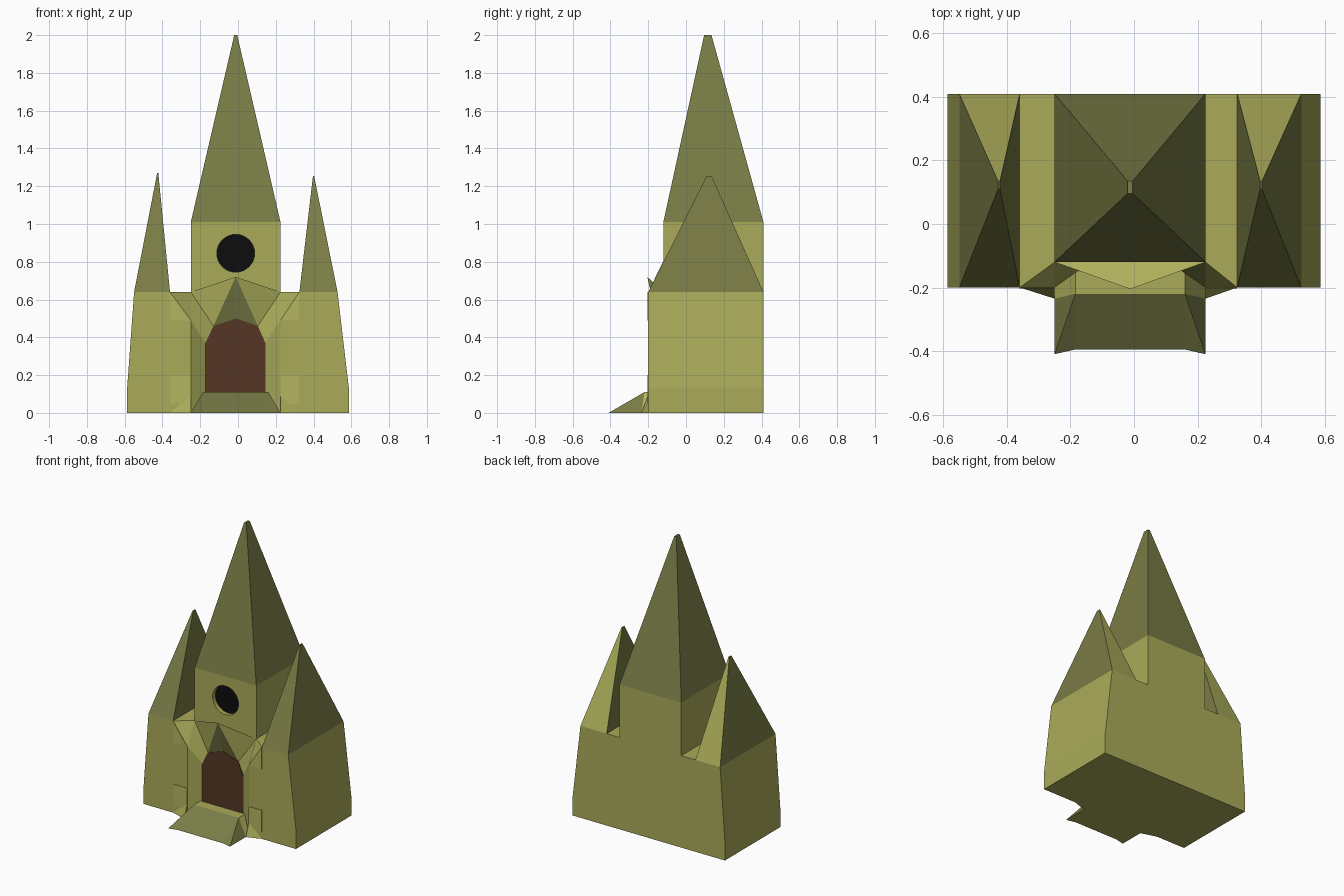
import bpy, bmesh, math
from mathutils import Matrix

cube = bpy.data.objects.get("Cube")
if cube:
    bpy.data.objects.remove(cube, do_unlink=True)


def material(name, rgb):
    m = bpy.data.materials.new(name)
    m.use_nodes = True
    m.diffuse_color = (*rgb, 1)
    bsdf = next(n for n in m.node_tree.nodes if n.type == 'BSDF_PRINCIPLED')
    bsdf.inputs["Base Color"].default_value = (*rgb, 1)
    bsdf.inputs["Roughness"].default_value = 0.9
    return m


WALL, ROOF, LIGHT, DOOR, BLACK = range(5)
MATS = [material("olive wall", (0.40, 0.41, 0.10)),
        material("dark olive roof", (0.19, 0.20, 0.06)),
        material("light olive", (0.45, 0.46, 0.115)),
        material("brown door", (0.09, 0.037, 0.019)),
        material("black window", (0.004, 0.004, 0.004))]


def build(name, faces):
    """Weld a list of (colour, corner points) into one object."""
    me = bpy.data.meshes.new(name)
    for m in MATS:
        me.materials.append(m)
    bm = bmesh.new()
    for colour, pts in faces:
        bm.faces.new([bm.verts.new(p) for p in pts]).material_index = colour
    bmesh.ops.remove_doubles(bm, verts=bm.verts, dist=0.0005)
    bmesh.ops.recalc_face_normals(bm, faces=bm.faces)
    bm.to_mesh(me)
    bm.free()
    ob = bpy.data.objects.new(name, me)
    bpy.context.collection.objects.link(ob)
    return ob


def rect(x0, x1, y0, y1, z):
    return [(x0, y0, z), (x1, y0, z), (x1, y1, z), (x0, y1, z)]


def loft(name, low, high, colours):
    """Closed solid between two rings; colours run front, right, back, left."""
    n = len(low)
    faces = [(colours[0], low), (colours[0], high)]
    for i in range(n):
        j = (i + 1) % n
        faces.append((colours[i % len(colours)], [low[i], low[j], high[j], high[i]]))
    return build(name, faces)


FRONT, BACK, MID, EAVES = -0.2, 0.41, -0.012, 0.64
TOWER_Y, DOOR_Y, FLOOR = -0.12, -0.145, 0.11

# Measurements of each side: outer foot, outer eaves, roof edge, tower edge, door edge, shoulder
SIDES = {"right": (-0.587, -0.55, -0.36, -0.25, -0.172, -0.13),
         "left": (0.587, 0.527, 0.325, 0.225, 0.145, 0.105)}
peak = (MID, -0.205, 0.72)
crown = (MID, DOOR_Y, 0.5)

# Main walls with the splayed doorway and the pointed hood over it
shell, corners, door_edges = [], [], []
for foot, eave, roof, edge, jamb, shoulder in SIDES.values():
    a, b = (roof, FRONT, EAVES), (edge, TOWER_Y, EAVES)
    c, d = (edge, FRONT, 0.49), (edge, FRONT, 0)
    e, f = (jamb, DOOR_Y, 0.37), (jamb, DOOR_Y, FLOOR)
    g = (shoulder, DOOR_Y, 0.46)
    top_f, top_b = (eave, FRONT, EAVES), (eave, BACK, EAVES)
    knee_f, knee_b = (foot, FRONT, 0.13), (foot, BACK, 0.13)
    foot_f, foot_b = (foot, FRONT, 0), (foot, BACK, 0)
    inner_b = (edge, BACK, EAVES)
    shell += [(WALL, [foot_f, d, c, a, top_f, knee_f]),
              (WALL, [foot_f, knee_f, knee_b, foot_b]),
              (WALL, [knee_f, top_f, top_b, knee_b]),
              (WALL, [top_f, a, b, inner_b, top_b]),
              (WALL, [a, b, c]), (WALL, [b, g, e, c]),
              (WALL, [c, e, f, d]), (WALL, [b, peak, g]),
              (ROOF, [peak, g, crown])]
    corners.append([b, inner_b, top_b, knee_b, foot_b, foot_f, d, f])
    door_edges.append([f, e, g])

r, l = corners
shell += [(WALL, [r[0], l[0], l[1], r[1]]),
          (LIGHT, [r[0], l[0], peak]),
          (WALL, r[1:5] + l[4:0:-1]),
          (WALL, [r[4], r[5], r[6], l[6], l[5], l[4]]),
          (WALL, [r[6], r[7], l[7], l[6]])]
outline = door_edges[0] + [crown] + door_edges[1][::-1]
shell.append((DOOR, outline))
build("main_walls", shell)

# Arched door panel
loft("door", outline, [(x, y - 0.004, z) for x, y, z in outline], [DOOR])

# Doorstep with a flared ramp
RX, LX = -0.25, 0.225
top = [(-0.185, -0.22, FLOOR), (0.16, -0.22, FLOOR),
       (0.16, DOOR_Y, FLOOR), (-0.185, DOOR_Y, FLOOR)]
toe = [(RX, -0.41, 0), (-0.185, -0.395, 0), (0.16, -0.395, 0), (LX, -0.41, 0)]
heel_r, heel_l = (RX, -0.235, 0), (LX, -0.235, 0)
back_r, back_l = (RX, FRONT, 0), (LX, FRONT, 0)
build("doorstep", [
    (WALL, top),
    (ROOF, [toe[1], toe[2], top[1], top[0]]),
    (ROOF, [toe[0], toe[1], top[0]]), (ROOF, [toe[2], toe[3], top[1]]),
    (ROOF, [toe[0], top[0], heel_r]), (ROOF, [toe[3], heel_l, top[1]]),
    (LIGHT, [heel_r, top[0], top[3], back_r]),
    (LIGHT, [heel_l, back_l, top[2], top[1]]),
    (WALL, [back_r, top[3], top[2], back_l]),
    (WALL, toe + [heel_l, back_l, back_r, heel_r])])

# Flared feet and pale corner stones on both sides of the doorway
for side, (foot, eave, roof, edge, jamb, shoulder) in SIDES.items():
    a, b = (roof, FRONT, 0), (edge, FRONT, 0)
    c, d = (edge, -0.235, 0), (edge, FRONT, 0.1)
    build(side + "_flared_foot", [(WALL, [a, c, d]), (WALL, [c, b, d]),
                                  (WALL, [a, b, c]), (WALL, [a, b, d])])
    for label, z0, z1 in (("lower", 0.05, 0.2), ("upper", 0.49, EAVES)):
        # The upper stone follows the chamfer, so it is a triangle
        pts = [(roof, FRONT, z0), (edge, FRONT, z0), (edge, FRONT, z1), (roof, FRONT, z1)]
        if label == "upper":
            pts.pop(2)
        loft(f"{side}_{label}_stone", pts, [(x, y - 0.003, z) for x, y, z in pts], [LIGHT])

# Central tower
tower = loft("tower", rect(RX, LX, TOWER_Y, BACK, EAVES),
             rect(RX, LX, TOWER_Y, BACK, 1.01), [WALL])


def disc(depth):
    n = 32
    return [(MID + 0.1 * math.cos(math.tau * i / n), TOWER_Y + depth,
             0.845 + 0.1 * math.sin(math.tau * i / n)) for i in range(n)]


# Round window sunk into the tower
cutter = loft("window_cutter", disc(-0.05), disc(0.035), [WALL])
cutter.hide_render = True
cut = tower.modifiers.new("window_recess", 'BOOLEAN')
cut.operation, cut.solver, cut.object = 'DIFFERENCE', 'EXACT', cutter
bpy.context.view_layer.objects.active = tower
bpy.ops.object.modifier_apply(modifier=cut.name)
bpy.data.objects.remove(cutter, do_unlink=True)
loft("window", disc(0.036), disc(0.03), [BLACK])

# Spires
loft("tower_spire", rect(RX, LX, TOWER_Y, BACK, 1.01),
     rect(MID - 0.008, MID + 0.008, 0.096, 0.135, 2.0), [ROOF])
for side, x, z in (("right", -0.425, 1.27), ("left", 0.4, 1.255)):
    x0, x1 = sorted(SIDES[side][1:3])
    loft(side + "_spire", rect(x0, x1, FRONT, BACK, EAVES),
         rect(x - 0.003, x + 0.003, 0.11, 0.135, z), [ROOF, ROOF, WALL, ROOF])
